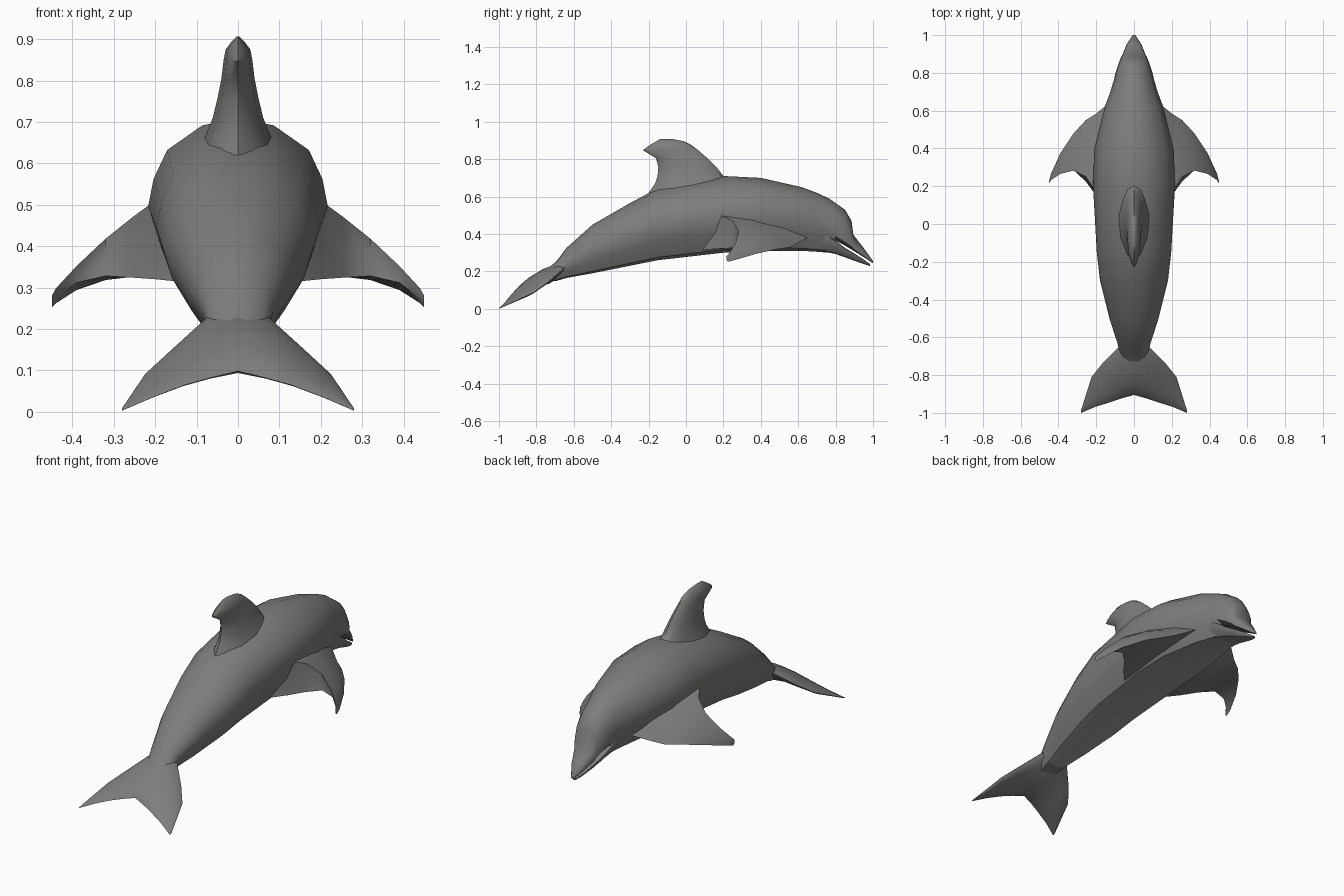
import bpy, bmesh, math
from mathutils import Vector

if "Cube" in bpy.data.objects:
    bpy.data.objects.remove(bpy.data.objects["Cube"])


def material(name, rgb):
    m = bpy.data.materials.new(name)
    m.diffuse_color = (*rgb, 1)
    m.use_nodes = True
    m.node_tree.nodes["Principled BSDF"].inputs["Base Color"].default_value = m.diffuse_color
    return m


GREY = material("slate grey", (0.205, 0.21, 0.2))
PALE = material("pale belly grey", (0.31, 0.335, 0.315))


def loft(name, rings, cap_start=True, mirror=False, is_belly=None, angle=40):
    """Skin a list of closed rings; is_belly(ring_index, point_index) picks pale faces."""
    bm = bmesh.new()
    rows = [[bm.verts.new(p) for p in r] for r in rings]
    n = len(rows[0])
    for i in range(len(rows) - 1):
        for j in range(n):
            k = (j + 1) % n
            f = bm.faces.new((rows[i][j], rows[i][k], rows[i + 1][k], rows[i + 1][j]))
            if is_belly and is_belly(i, j):
                f.material_index = 1
    if cap_start:
        bm.faces.new(rows[0])
    bm.faces.new(rows[-1])
    bmesh.ops.recalc_face_normals(bm, faces=bm.faces)
    # an open half has its root at x = 0, so check it really faces outward
    if bm.calc_volume(signed=True) < 0:
        bmesh.ops.reverse_faces(bm, faces=bm.faces)
    me = bpy.data.meshes.new(name)
    bm.to_mesh(me)
    bm.free()
    ob = bpy.data.objects.new(name, me)
    bpy.context.collection.objects.link(ob)
    me.materials.append(GREY)
    me.materials.append(PALE)
    if mirror:
        ob.modifiers.new("Mirror", 'MIRROR')
    bpy.ops.object.select_all(action='DESELECT')
    bpy.context.view_layer.objects.active = ob
    ob.select_set(True)
    bpy.ops.object.shade_smooth_by_angle(angle=math.radians(angle))
    return ob


def body_ring(station, half):
    """Cross-section across the body from a half profile (width, height fractions)."""
    y, zb, zt, w = station
    pts = [(a * w, y, zb + b * (zt - zb)) for a, b in half]
    return pts + [(-x, yy, z) for x, yy, z in reversed(pts[1:-1])]


FOIL = [(0, 0), (0.08, 0.5), (0.25, 0.8), (0.5, 1), (0.75, 0.8), (0.93, 0.4), (1, 0)]


def foil_ring(lead, trail, thick, span):
    """Aerofoil section between a leading and a trailing point."""
    lead, trail = Vector(lead), Vector(trail)
    normal = (trail - lead).cross(Vector(span)).normalized() * thick / 2
    upper = [lead.lerp(trail, u) + normal * t for u, t in FOIL]
    lower = [lead.lerp(trail, u) - normal * t for u, t in FOIL[1:-1]]
    return upper + lower[::-1]


def flipper_ring(x, lead, top, bottom, bulge):
    """Wedge section: front edge, bulged upper face, rear wall, flat underside."""
    a, t, b = (Vector((x, *p)) for p in (lead, top, bottom))
    up = Vector((0, .4, 1)).normalized() * bulge
    return [a, a.lerp(t, .2) + up * .8, a.lerp(t, .55) + up, t,
            t.lerp(b, .5) + Vector((0, .3 * bulge, 0)), b, a.lerp(b, .5)]


# Body and upper head: y, bottom, top, half width
TRUNK = [(0, 1), (.4, .955), (.79, .81), (.94, .64), (1, .48), (.88, .27), (.62, .04), (0, 0)]
HEAD = [(0, 1), (.4, .955), (.75, .81), (.95, .6), (1, .3), (.98, .1), (.62, 0), (0, 0)]
body_stations = [
    (-.84, .115, .135, .02), (-.75, .148, .205, .045), (-.69, .15, .258, .074),
    (-.64, .165, .325, .085), (-.5, .19, .45, .13), (-.3, .23, .565, .18),
    (-.15, .26, .645, .197), (.2, .30, .71, .217), (.4, .31, .70, .21),
    (.62, .31, .65, .155), (.70, .305, .62, .125), (.765, .30, .59, .106),
    (.80, .365, .565, .098), (.85, .338, .53, .082), (.885, .317, .47, .068),
    (.895, .311, .395, .062), (.95, .276, .325, .04), (1.0, .243, .256, .008)]
loft("body", [body_ring(s, HEAD if s[0] > .78 else TRUNK) for s in body_stations],
     is_belly=lambda i, j: 2 < i < 11 and j in (6, 7))

# Lower jaw, separated from the upper head by the open mouth
JAW = [(0, 1), (.6, 1), (1, .95), (.92, .5), (.62, .06), (0, 0)]
jaw_stations = [
    (.70, .312, .42, .10), (.765, .30, .388, .102), (.80, .293, .364, .095),
    (.85, .276, .326, .078), (.90, .257, .296, .06), (.95, .240, .264, .038),
    (.985, .228, .239, .01)]
loft("lower_jaw", [body_ring(s, JAW) for s in jaw_stations],
     is_belly=lambda i, j: j in (4, 5))

# Dorsal fin with a flared base: height, front y, back y, thickness
dorsal = [(.62, .30, -.20, .20), (.67, .25, -.165, .155), (.71, .20, -.152, .122),
          (.755, .165, -.148, .1), (.805, .115, -.16, .08), (.848, .065, -.23, .07),
          (.875, .03, -.195, .06), (.895, -.01, -.16, .03), (.907, -.07, -.14, .006)]
loft("dorsal_fin", [foil_ring((0, f, z), (0, b, z), t, (0, 0, 1)) for z, f, b, t in dorsal],
     angle=60)

# Side flippers: x, front edge, rear top, rear bottom, upper bulge
flipper = [(.12, (.65, .38), (.07, .52), (.07, .312), .06),
           (.20, (.585, .345), (.165, .51), (.15, .320), .04),
           (.255, (.55, .328), (.25, .47), (.225, .324), .028),
           (.32, (.48, .318), (.283, .418), (.285, .328), .018),
           (.39, (.375, .294), (.265, .352), (.275, .312), .012),
           (.44, (.265, .262), (.232, .298), (.238, .274), .005),
           (.45, (.225, .252), (.215, .28), (.216, .262), .002)]
loft("flippers", [flipper_ring(*s) for s in flipper], mirror=True, angle=50)

# Tail flukes: leading point, trailing point, thickness
fluke = [((0, -.59, .25), (0, -.905, .098), .085),
         ((.075, -.645, .225), (.065, -.923, .082), .066),
         ((.165, -.735, .145), (.13, -.945, .064), .042),
         ((.225, -.81, .09), (.205, -.968, .035), .026),
         ((.28, -.985, .008), (.28, -1.0, .003), .004)]
loft("tail_flukes", [foil_ring(a, b, t, (1, 0, 0)) for a, b, t in fluke],
     cap_start=False, mirror=True, angle=50)

# Eyes: small bumps on the sides of the head
for side, label in ((1, "right"), (-1, "left")):
    bpy.ops.mesh.primitive_uv_sphere_add(segments=12, ring_count=8, radius=.016,
                                         location=(side * .09, .778, .442))
    eye = bpy.context.object
    eye.name = label + "_eye"
    eye.scale = (.75, 1, .8)
    eye.data.materials.append(GREY)
    bpy.ops.object.shade_smooth()
